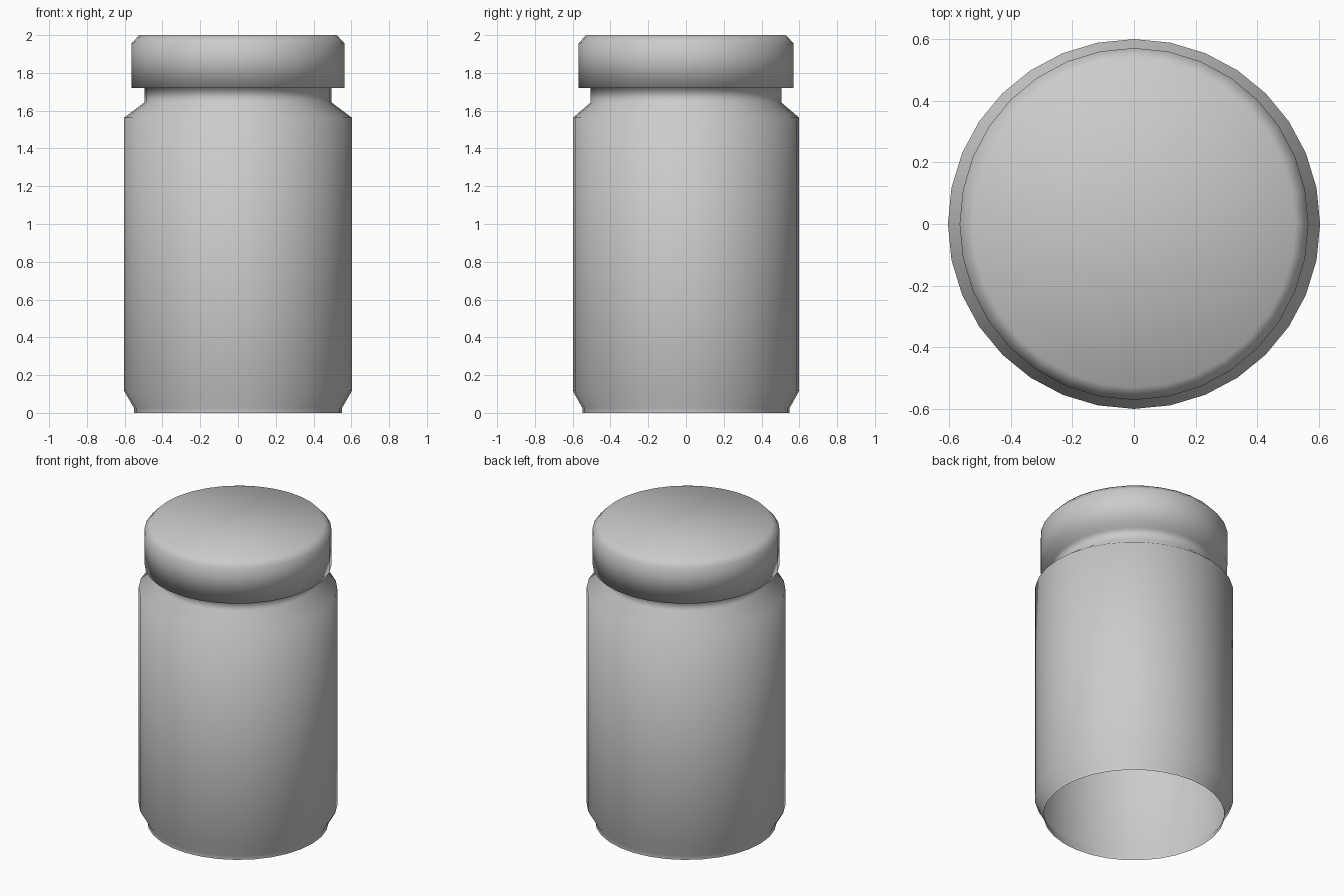
import bpy, bmesh
from math import sin, cos, tau

if "Cube" in bpy.data.objects:
    bpy.data.objects.remove(bpy.data.objects["Cube"])

SIDES = 32

# Profile from the open bottom rim up to the lid: (x radius, y radius, z)
PROFILE = [
    (0.550, 0.548, 0.000),   # bottom rim
    (0.550, 0.548, 0.025),
    (0.603, 0.599, 0.116),   # lower chamfer to wall
    (0.603, 0.599, 1.563),   # shoulder
    (0.496, 0.505, 1.643),   # neck
    (0.496, 0.505, 1.721),
    (0.565, 0.570, 1.721),   # lid underside and wall
    (0.565, 0.570, 1.955),
    (0.523, 0.530, 2.000),   # lid top
]


def lathe(name, profile):
    bm = bmesh.new()
    rings = [[bm.verts.new((rx * cos(tau * i / SIDES), ry * sin(tau * i / SIDES), z))
              for i in range(SIDES)] for rx, ry, z in profile]
    for low, high in zip(rings, rings[1:]):
        for i in range(SIDES):
            j = (i + 1) % SIDES
            bm.faces.new((low[i], low[j], high[j], high[i]))
    bm.faces.new(rings[-1])
    for face in bm.faces:
        face.smooth = True
    mesh = bpy.data.meshes.new(name)
    bm.to_mesh(mesh)
    bm.free()
    obj = bpy.data.objects.new(name, mesh)
    bpy.context.collection.objects.link(obj)
    return obj


# Jar shell with its lid, one continuous smooth surface, open underneath
lathe("lidded_jar", PROFILE)
